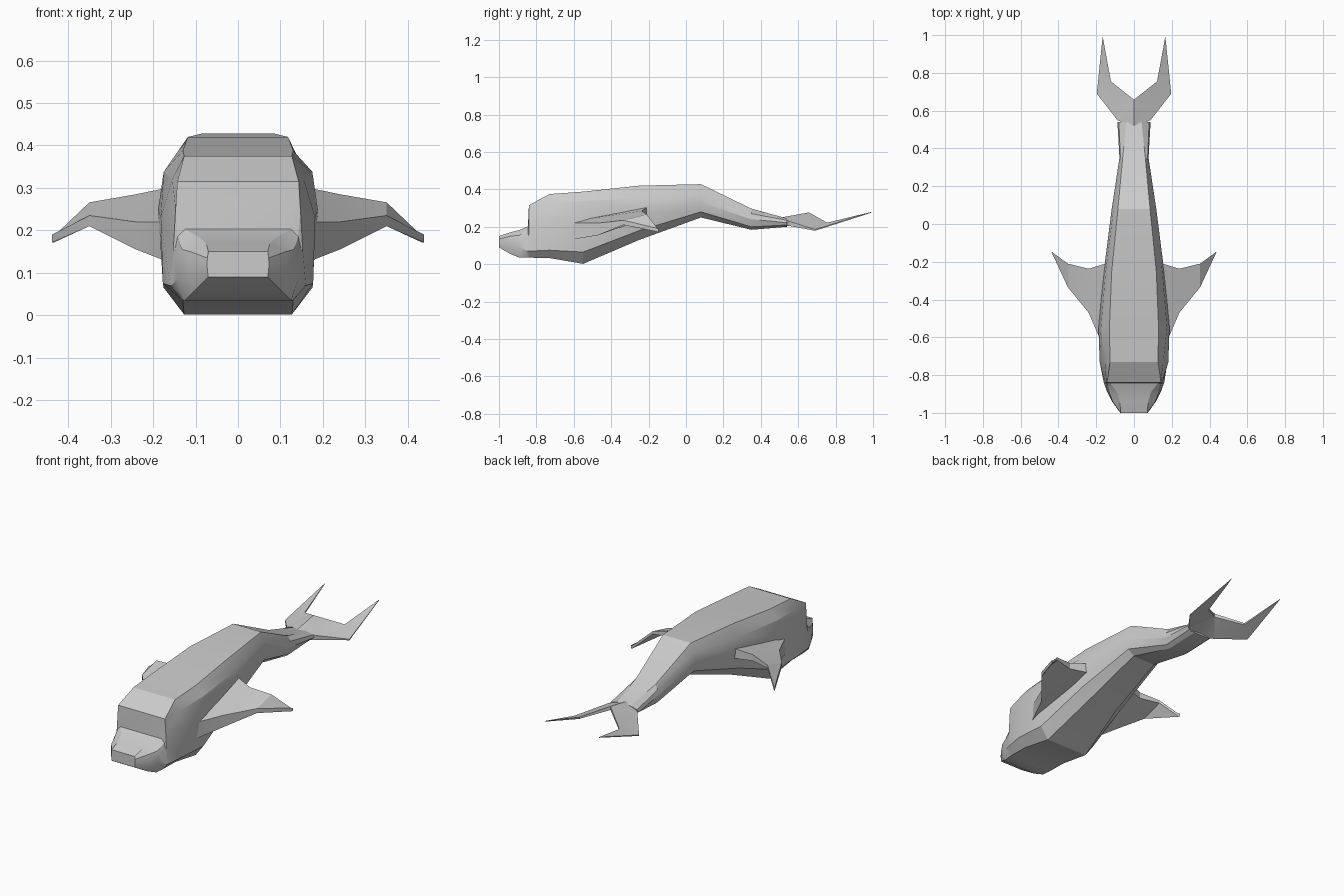
import bpy, bmesh
from math import radians

if "Cube" in bpy.data.objects:
    bpy.data.objects.remove(bpy.data.objects["Cube"])


def finish(name, bm):
    bmesh.ops.remove_doubles(bm, verts=bm.verts, dist=0.0005)
    bmesh.ops.recalc_face_normals(bm, faces=bm.faces)
    me = bpy.data.meshes.new(name)
    bm.to_mesh(me)
    bm.free()
    for p in me.polygons:
        p.use_smooth = True
    me.set_sharp_from_angle(angle=radians(22))
    ob = bpy.data.objects.new(name, me)
    bpy.context.scene.collection.objects.link(ob)
    return ob


def loft(name, rings):
    """Skin a series of closed rings and cap both ends."""
    bm = bmesh.new()
    vs = [[bm.verts.new(p) for p in r] for r in rings]
    n = len(vs[0])
    for a, b in zip(vs, vs[1:]):
        for i in range(n):
            j = (i + 1) % n
            bm.faces.new((a[i], a[j], b[j], b[i]))
    bm.faces.new(vs[0])
    bm.faces.new(vs[-1])
    return finish(name, bm)


# Body: half cross-sections (y, then x/z from back edge down to belly edge)
sections = [
    (-1.00, (.07, .15), (.072, .135), (.073, .12), (.072, .105), (.07, .09)),
    (-.94, (.075, .17), (.113, .15), (.116, .13), (.116, .09), (.105, .055)),
    (-.89, (.09, .183), (.132, .155), (.14, .14), (.142, .085), (.125, .035)),
    (-.845, (.125, .203), (.142, .185), (.15, .15), (.158, .07), (.13, .035)),
    (-.84, (.143, .315), (.147, .25), (.152, .16), (.16, .07), (.13, .035)),
    (-.73, (.127, .375), (.155, .32), (.182, .23), (.177, .075), (.13, .033)),
    (-.55, (.13, .388), (.175, .338), (.188, .25), (.175, .065), (.127, .002)),
    (-.25, (.118, .42), (.15, .352), (.16, .28), (.145, .18), (.09, .13)),
    (.08, (.085, .428), (.108, .38), (.118, .33), (.105, .28), (.07, .25)),
    (.35, (.06, .297), (.072, .27), (.077, .24), (.07, .2), (.05, .184)),
    (.54, (.04, .245), (.08, .235), (.088, .222), (.07, .21), (.04, .2)),
]
rings = []
for y, *half in sections:
    right = [(x, y, z) for x, z in half]
    rings.append(right + [(-x, y, z) for x, y, z in reversed(right)])
loft("body", rings)

# Pectoral fins: stations as leading edge and trailing edge (x, y, z top, z bottom)
stations = [
    ((.15, -.68, .22, .12), (.12, -.2, .31, .25)),
    ((.24, -.47, .22, .155), (.24, -.237, .285, .25)),
    ((.35, -.335, .235, .21), (.35, -.21, .266, .25)),
    ((.438, -.146, .19, .172), (.432, -.15, .188, .172)),
]
for side, label in ((1, "left"), (-1, "right")):
    loft(label + "_fin", [
        [(side * l[0], l[1], l[2]), (side * t[0], t[1], t[2]),
         (side * t[0], t[1], t[3]), (side * l[0], l[1], l[3])]
        for l, t in stations])

# Tail fluke: half outline (x, y, z, thickness), mirrored across the centre
outline = [(0, .51, .25, .05), (.088, .55, .23, .025), (.197, .69, .185, .006),
           (.166, .993, .28, .004), (.122, .755, .222, .01), (0, .658, .277, .02)]
bm = bmesh.new()
for s in (1, -1):
    top = [bm.verts.new((s * x, y, z)) for x, y, z, t in outline]
    low = [bm.verts.new((s * x, y, z - t)) for x, y, z, t in outline]
    for layer in (top, low):
        for f in ((0, 1, 5), (1, 4, 5), (1, 2, 4), (2, 3, 4)):
            bm.faces.new([layer[i] for i in f])
    for i in range(5):
        bm.faces.new((top[i], top[i + 1], low[i + 1], low[i]))
finish("tail_fluke", bm)
